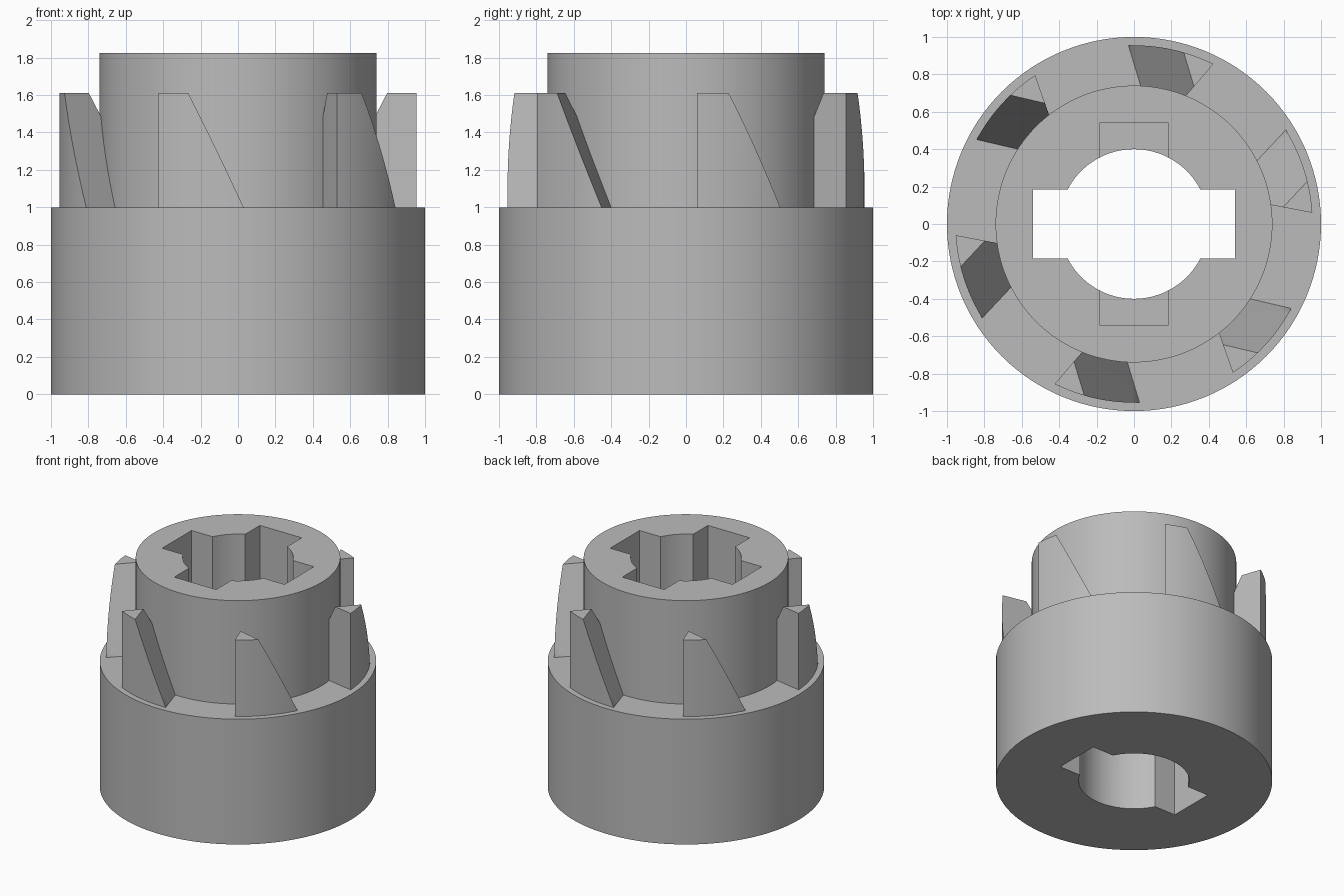
import bpy, bmesh, math
from mathutils import Matrix, Vector

cube = bpy.data.objects.get("Cube")
if cube:
    bpy.data.objects.remove(cube, do_unlink=True)

# Single plain grey
GREY = (0.5, 0.5, 0.5, 1.0)
grey = bpy.data.materials.new("plain_grey")
grey.use_nodes = True
grey.diffuse_color = GREY
grey.node_tree.nodes["Principled BSDF"].inputs["Base Color"].default_value = GREY


def make_object(name, bm):
    bmesh.ops.recalc_face_normals(bm, faces=bm.faces)
    mesh = bpy.data.meshes.new(name)
    bm.to_mesh(mesh)
    bm.free()
    mesh.materials.append(grey)
    obj = bpy.data.objects.new(name, mesh)
    bpy.context.collection.objects.link(obj)
    return obj


def activate(obj):
    bpy.ops.object.select_all(action="DESELECT")
    obj.select_set(True)
    bpy.context.view_layer.objects.active = obj


def smooth(obj):
    activate(obj)
    bpy.ops.object.shade_smooth_by_angle(angle=math.radians(30))


def box(name, sx, sy, z0, z1):
    bm = bmesh.new()
    place = Matrix.Translation((0, 0, (z0 + z1) / 2)) @ Matrix.Diagonal((sx, sy, z1 - z0, 1))
    bmesh.ops.create_cube(bm, size=1, matrix=place)
    return make_object(name, bm)


def cylinder(name, r, z0, z1, segments):
    bm = bmesh.new()
    bmesh.ops.create_cone(bm, cap_ends=True, segments=segments, radius1=r, radius2=r,
                          depth=z1 - z0, matrix=Matrix.Translation((0, 0, (z0 + z1) / 2)))
    return make_object(name, bm)


# Stepped body: wide base with a narrower hub, turned from one profile
SEGMENTS = 128
profile = [(0, 0), (1, 0), (1, 1), (0.74, 1), (0.74, 1.825), (0, 1.825)]
bm = bmesh.new()
verts = [bm.verts.new((r, 0, z)) for r, z in profile]
edges = [bm.edges.new(pair) for pair in zip(verts, verts[1:])]
bmesh.ops.spin(bm, geom=verts + edges, cent=(0, 0, 0), axis=(0, 0, 1),
               angle=math.tau, steps=SEGMENTS, use_duplicate=False)
bmesh.ops.remove_doubles(bm, verts=bm.verts, dist=0.0005)
body = make_object("stepped_body", bm)

# Round bore, through slot along x, blind pockets along y
cutters = [
    cylinder("bore_cutter", 0.40, -0.2, 2.2, 96),
    box("slot_cutter", 1.08, 0.37, -0.3, 2.3),
    box("pocket_cutter", 0.37, 1.08, 1.0, 2.4),
]
activate(body)
for cutter in cutters:
    cutter.hide_render = True
    cut = body.modifiers.new(cutter.name, "BOOLEAN")
    cut.operation = "DIFFERENCE"
    cut.solver = "EXACT"
    cut.object = cutter
    bpy.ops.object.modifier_apply(modifier=cut.name)
for cutter in cutters:
    bpy.data.objects.remove(cutter, do_unlink=True)
smooth(body)


# Ratchet tooth: curved outer wall, upright back face, sloped front face
def tooth(name, turn):
    radius, foot, top = 0.955, 0.98, 1.61
    start, end, steps = math.radians(243.6), math.radians(271.9), 12
    outline = [(-0.03, -0.69), (-0.265, -0.67)]
    for i in range(steps + 1):
        a = start + (end - start) * i / steps
        outline.append((radius * math.cos(a), radius * math.sin(a)))
    bm = bmesh.new()
    base = bm.faces.new([bm.verts.new((x, y, foot)) for x, y in outline])
    grown = bmesh.ops.extrude_face_region(bm, geom=[base], use_keep_orig=True)
    lifted = [v for v in grown["geom"] if isinstance(v, bmesh.types.BMVert)]
    bmesh.ops.translate(bm, verts=lifted, vec=(0, 0, top - foot))
    bmesh.ops.recalc_face_normals(bm, faces=bm.faces)
    # Slope away the leading side
    normal = Vector((0.957 * 0.61, 0.29 * 0.61, 0.272))
    sliced = bmesh.ops.bisect_plane(bm, geom=bm.verts[:] + bm.edges[:] + bm.faces[:],
                                    plane_co=(-0.265, -0.92, top), plane_no=normal,
                                    clear_outer=True)
    rim = [e for e in sliced["geom_cut"] if isinstance(e, bmesh.types.BMEdge)]
    bmesh.ops.contextual_create(bm, geom=rim)
    bmesh.ops.rotate(bm, verts=bm.verts, cent=(0, 0, 0),
                     matrix=Matrix.Rotation(turn, 3, "Z"))
    smooth(make_object(name, bm))


for i in range(6):
    tooth(f"ratchet_tooth_{i + 1}", math.radians(60 * i))
